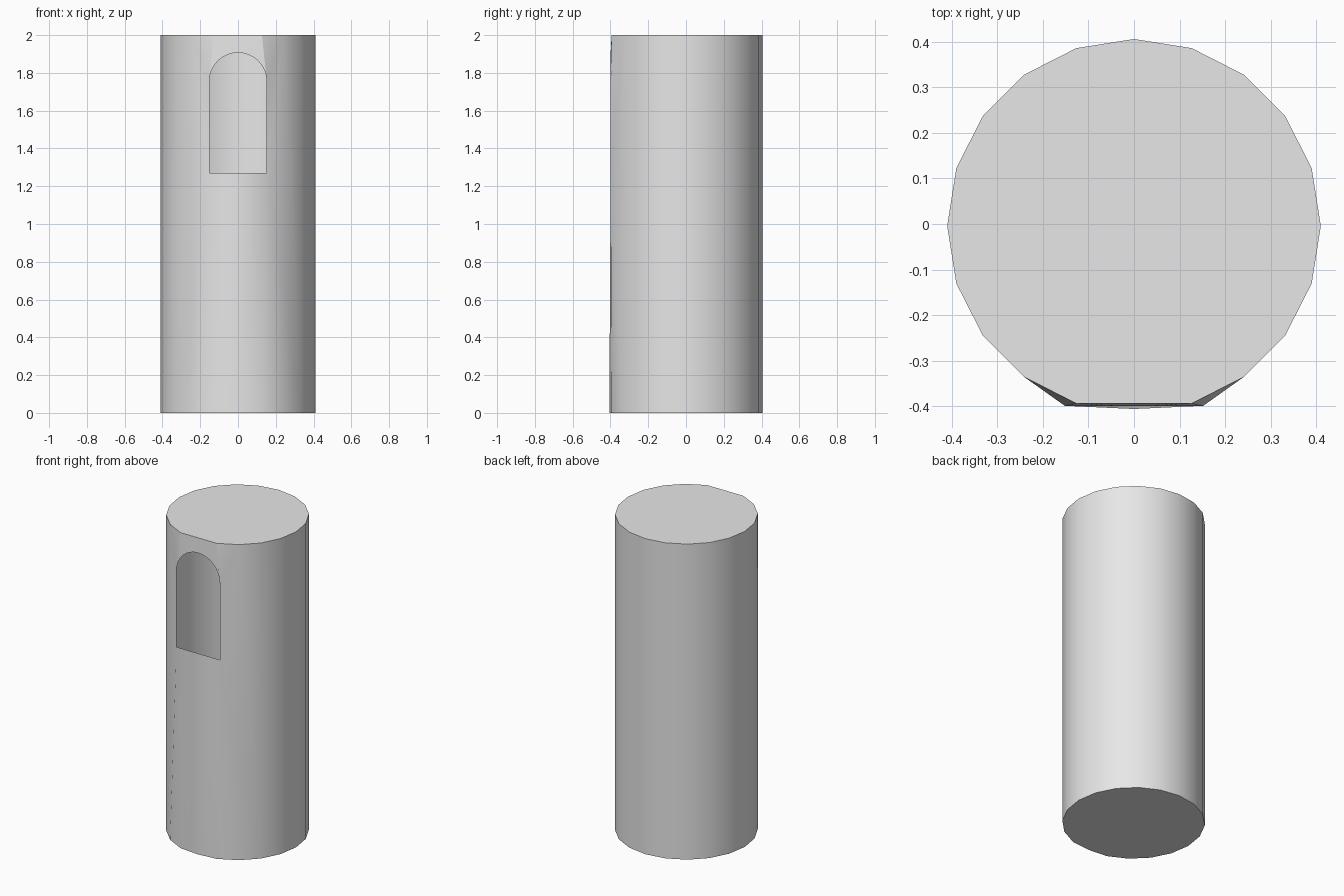
import bpy, bmesh
from math import sin, cos, pi

if "Cube" in bpy.data.objects:
    bpy.data.objects.remove(bpy.data.objects["Cube"])

SIDES, RADIUS, CENTRE_Y, HEIGHT = 20, 0.41, -0.004, 2.0
HALF_W, SILL, SPRING, FRONT_Y, ARCH_STEPS = 0.152, 1.27, 1.755, -0.399, 16

grey = bpy.data.materials.new("plain_grey")
grey.use_nodes = True
grey.diffuse_color = (0.8, 0.8, 0.8, 1)
grey.node_tree.nodes["Principled BSDF"].inputs["Base Color"].default_value = (0.8, 0.8, 0.8, 1)

bm = bmesh.new()


def ring(z):
    """Column vertices, counted from the front centre."""
    verts = []
    for k in range(SIDES):
        a = 2 * pi * k / SIDES
        y = max(CENTRE_Y - RADIUS * cos(a), -0.406)
        verts.append(bm.verts.new((RADIUS * sin(a), y, z)))
    return verts


bottom, top = ring(0), ring(HEIGHT)
bm.verts.remove(top[0])  # the top rim runs straight over the window

# Arched window outline, with one sill corner per side
arch = [bm.verts.new((HALF_W * cos(pi * i / ARCH_STEPS), FRONT_Y,
                      SPRING + HALF_W * sin(pi * i / ARCH_STEPS)))
        for i in range(ARCH_STEPS + 1)]
sill = {s: bm.verts.new((s * HALF_W, FRONT_Y, SILL)) for s in (1, -1)}

# End caps and the plain wall round the back
bm.faces.new(bottom)
bm.faces.new(top[1:])
for k in range(3, SIDES - 3):
    bm.faces.new((bottom[k], bottom[k + 1], top[k + 1], top[k]))

# Front wall stretched round the open window, one half at a time
for s in (1, -1):
    b = [bottom[s * k] for k in range(4)]
    t = [None] + [top[s * k] for k in range(1, 4)]
    corner = sill[s]
    half = (arch if s == 1 else arch[::-1])[:ARCH_STEPS // 2 + 1]
    bm.faces.new((t[2], b[3], t[3]))
    bm.faces.new((t[2], corner, b[3]))
    for lower, upper in zip(b, b[1:]):
        bm.faces.new((corner, lower, upper))
    bm.faces.new((t[2], half[0], corner))
    bm.faces.new((t[2], t[1], half[0]))
    for p, q in zip(half, half[1:]):
        bm.faces.new((t[1], q, p))
bm.faces.new((sill[-1], bottom[0], sill[1]))
bm.faces.new((top[1], top[-1], arch[ARCH_STEPS // 2]))

bmesh.ops.recalc_face_normals(bm, faces=bm.faces)
mesh = bpy.data.meshes.new("hollow_tower")
bm.to_mesh(mesh)
bm.free()
mesh.materials.append(grey)
tower = bpy.data.objects.new("hollow_tower", mesh)
bpy.context.collection.objects.link(tower)

# Smooth wall, sharp rims
bpy.ops.object.select_all(action='DESELECT')
tower.select_set(True)
bpy.context.view_layer.objects.active = tower
bpy.ops.object.shade_smooth_by_angle(angle=pi / 5)
